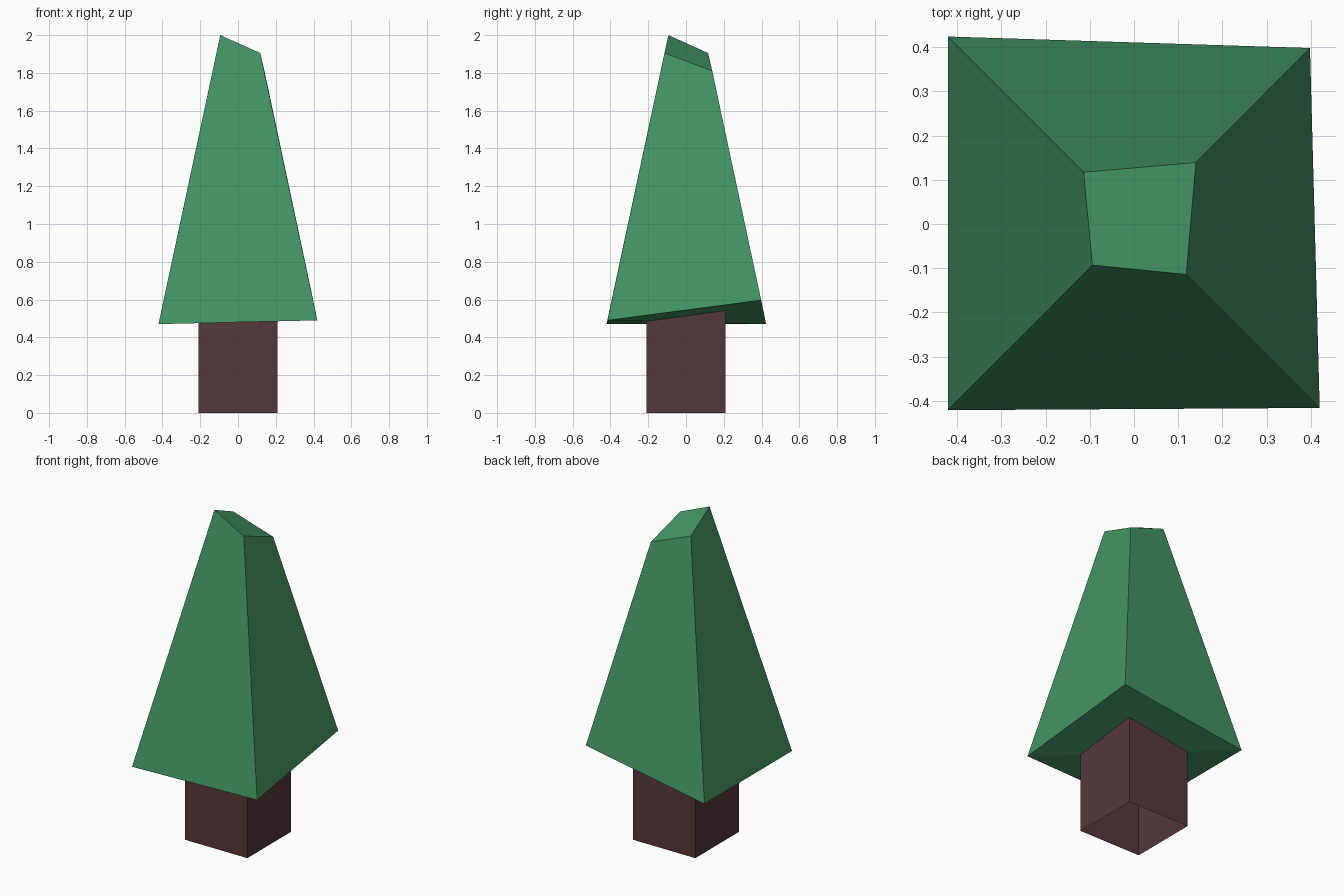
import bpy, bmesh

if "Cube" in bpy.data.objects:
    bpy.data.objects.remove(bpy.data.objects["Cube"])


def linear(r, g, b):
    return [((c / 255 + 0.055) / 1.055) ** 2.4 for c in (r, g, b)] + [1.0]


def material(name, rgb):
    m = bpy.data.materials.new(name)
    m.diffuse_color = linear(*rgb)
    m.use_nodes = True
    m.node_tree.nodes["Principled BSDF"].inputs["Base Color"].default_value = m.diffuse_color
    return m


def add_object(name, bm, mat):
    mesh = bpy.data.meshes.new(name)
    bm.to_mesh(mesh)
    bm.free()
    mesh.materials.append(mat)
    obj = bpy.data.objects.new(name, mesh)
    bpy.context.collection.objects.link(obj)


def ring_walls(bm, lower, upper):
    """Counter-clockwise rings of points joined by four outward walls."""
    a = [bm.verts.new(p) for p in lower]
    b = [bm.verts.new(p) for p in upper]
    n = len(a)
    for i in range(n):
        j = (i + 1) % n
        bm.faces.new((a[i], a[j], b[j], b[i]))
    return a, b


green = material("leaf green", (67, 149, 100))
brown = material("bark brown", (86, 55, 60))

# Trunk: square tube, open underneath, reaching into the foliage
bm = bmesh.new()
t = 0.21
square = [(-t, -t), (t, -t), (t, t), (-t, t)]
ring_walls(bm, [(x, y, 0) for x, y in square], [(x, y, 0.55) for x, y in square])
add_object("trunk", bm, brown)

# Foliage: skewed tapering block with slanted top and one raised lower corner
bm = bmesh.new()
low, top = ring_walls(
    bm,
    [(-0.421, -0.421, 0.47), (0.42, -0.416, 0.49), (0.398, 0.398, 0.597), (-0.421, 0.424, 0.47)],
    [(-0.094, -0.093, 2.0), (0.118, -0.114, 1.905), (0.14, 0.139, 1.81), (-0.114, 0.117, 1.905)])
bm.faces.new(top)
# Underside creased from front right to back left
bm.faces.new((low[0], low[3], low[1]))
bm.faces.new((low[1], low[3], low[2]))
add_object("foliage", bm, green)
